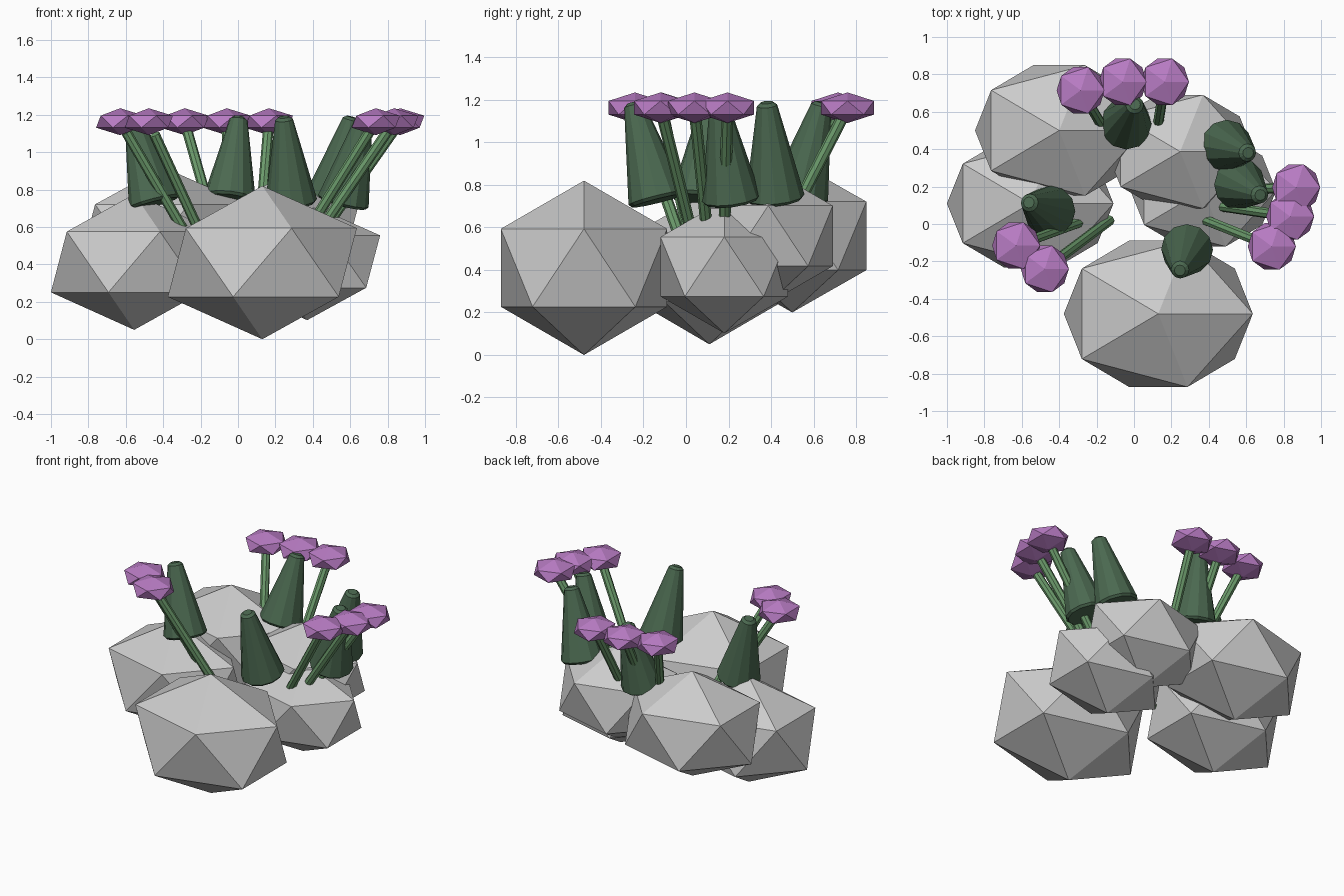
import bpy
from mathutils import Vector

if "Cube" in bpy.data.objects:
    bpy.data.objects.remove(bpy.data.objects["Cube"])


def material(name, rgb):
    m = bpy.data.materials.new(name)
    m.diffuse_color = (*rgb, 1)
    m.use_nodes = True
    m.node_tree.nodes["Principled BSDF"].inputs["Base Color"].default_value = m.diffuse_color
    return m


LEAF = material("dark_green", (0.07, 0.14, 0.08))
STEM = material("light_green", (0.15, 0.33, 0.15))
PETAL = material("purple", (0.48, 0.20, 0.55))


def blob(name, loc, scale, mat=None):
    # Squashed low-poly icosahedron
    bpy.ops.mesh.primitive_ico_sphere_add(subdivisions=1, radius=1, location=loc)
    ob = bpy.context.object
    ob.name = name
    ob.scale = scale
    if mat:
        ob.data.materials.append(mat)
    return ob


def rod(name, a, b, r1, r2, sides, mat):
    # Straight tapered part from point a to point b
    a, b = Vector(a), Vector(b)
    d = b - a
    bpy.ops.mesh.primitive_cone_add(vertices=sides, radius1=r1, radius2=r2,
                                    depth=d.length, location=(a + b) / 2)
    ob = bpy.context.object
    ob.name = name
    ob.rotation_mode = 'QUATERNION'
    ob.rotation_quaternion = Vector((0, 0, 1)).rotation_difference(d)
    ob.data.materials.append(mat)
    return ob


# Rocks: location, size
rocks = [
    ((0.13, -0.48, 0.41), (0.565, 0.46, 0.41)),
    ((-0.555, 0.11, 0.413), (0.498, 0.404, 0.363)),
    ((-0.40, 0.50, 0.56), (0.503, 0.41, 0.36)),
    ((0.247, 0.387, 0.56), (0.44, 0.357, 0.318)),
    ((0.37, 0.18, 0.415), (0.436, 0.353, 0.313)),
]
for i, (loc, size) in enumerate(rocks):
    blob(f"rock_{i + 1}", loc, size)

# Leaning bushes: base centre, tip
bushes = [
    ((-0.045, 0.53, 0.745), (0.005, 0.64, 1.188)),
    ((0.49, 0.42, 0.73), (0.61, 0.38, 1.188)),
    ((0.56, 0.215, 0.725), (0.675, 0.155, 1.18)),
    ((0.285, -0.132, 0.725), (0.245, -0.248, 1.188)),
    ((-0.445, 0.065, 0.725), (-0.562, 0.115, 1.18)),
]
for i, (a, b) in enumerate(bushes):
    ob = rod(f"bush_{i + 1}", a, b, 0.142, 0.045, 12, LEAF)
    bev = ob.modifiers.new("soft_edge", 'BEVEL')
    bev.width = 0.015
    bev.segments = 1
    bev.limit_method = 'ANGLE'
    bev.angle_limit = 0.8

# Flowers: head centre (x, y), stem foot
flowers = [
    ((-0.285, 0.715), (-0.12, 0.44, 0.58)),
    ((-0.06, 0.76), (-0.05, 0.45, 0.58)),
    ((0.165, 0.76), (0.115, 0.45, 0.56)),
    ((0.867, 0.195), (0.45, 0.18, 0.57)),
    ((0.835, 0.04), (0.43, 0.10, 0.57)),
    ((0.737, -0.12), (0.36, 0.03, 0.56)),
    ((-0.63, -0.115), (-0.26, 0.02, 0.53)),
    ((-0.477, -0.24), (-0.13, 0.02, 0.41)),
]
for i, ((x, y), foot) in enumerate(flowers):
    head = Vector((x, y, 1.163))
    blob(f"flower_{i + 1}", head, (0.144, 0.146, 0.072), PETAL)
    rod(f"flower_stem_{i + 1}", foot, head.lerp(Vector(foot), 0.09),
        0.028, 0.028, 8, STEM)
